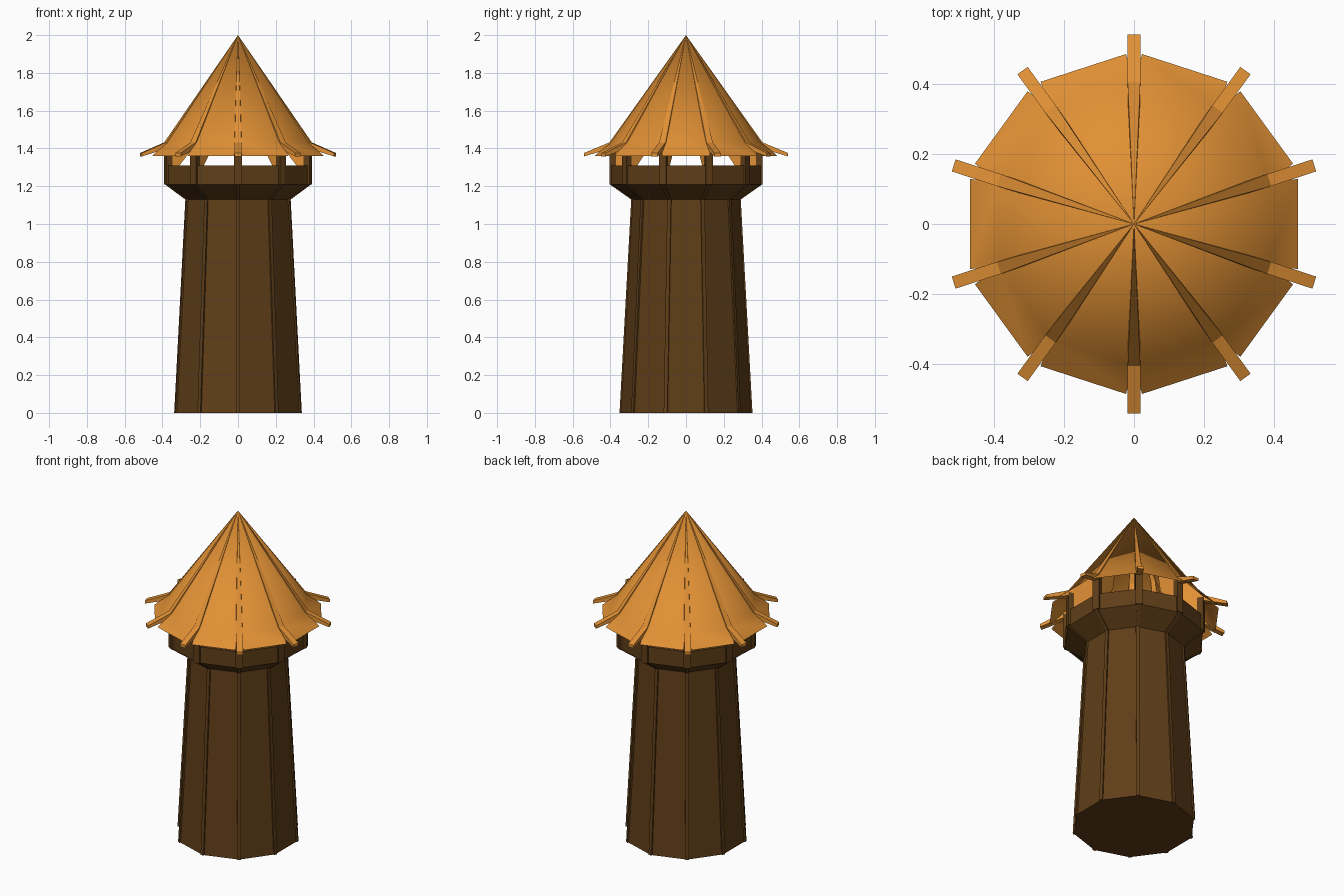
import bpy
from math import cos, sin, pi, radians

if "Cube" in bpy.data.objects:
    bpy.data.objects.remove(bpy.data.objects["Cube"])

N = 10
ANG = [radians(18) + 2 * pi * k / N for k in range(N)]


def material(name, col):
    m = bpy.data.materials.new(name)
    m.diffuse_color = col
    m.use_nodes = True
    m.node_tree.nodes["Principled BSDF"].inputs["Base Color"].default_value = m.diffuse_color
    return m


BROWN = material("dark_wood", (0.115, 0.048, 0.009, 1))
ORANGE = material("orange_roof", (0.75, 0.28, 0.035, 1))


def make(name, verts, faces, mat, smooth=None):
    me = bpy.data.meshes.new(name)
    me.from_pydata(verts, [], faces)
    me.materials.append(mat)
    ob = bpy.data.objects.new(name, me)
    bpy.context.collection.objects.link(ob)
    bpy.ops.object.select_all(action='DESELECT')
    ob.select_set(True)
    bpy.context.view_layer.objects.active = ob
    # consistent outward normals
    bpy.ops.object.mode_set(mode='EDIT')
    bpy.ops.mesh.select_all(action='SELECT')
    bpy.ops.mesh.normals_make_consistent(inside=False)
    bpy.ops.object.mode_set(mode='OBJECT')
    if smooth:
        bpy.ops.object.shade_smooth_by_angle(angle=radians(smooth))
    return ob


def polar(r, z, a, side=0.0):
    return (r * cos(a) - side * sin(a), r * sin(a) + side * cos(a), z)


def lathe(name, profile, mat):
    """Ten-sided solid from an (r, z) profile, capped at both ends."""
    verts = [polar(r, z, a) for r, z in profile for a in ANG]
    faces = []
    for i in range(len(profile) - 1):
        for k in range(N):
            j = (k + 1) % N
            faces.append((i * N + k, i * N + j, (i + 1) * N + j, (i + 1) * N + k))
    last = (len(profile) - 1) * N
    faces += [tuple(range(N))[::-1], tuple(range(last, last + N))]
    return make(name, verts, faces, mat)


def fins(name, outline, half_width, mat):
    """Radial plates, one per corner, from an (r, z) outline."""
    verts, faces = [], []
    n = len(outline)
    for a in ANG:
        b = len(verts)
        for s in (-1, 1):
            verts += [polar(r, z, a, s * half_width * min(1, r / 0.25)) for r, z in outline]
        faces += [tuple(range(b, b + n))[::-1], tuple(range(b + n, b + 2 * n))]
        for i in range(n):
            j = (i + 1) % n
            faces.append((b + i, b + j, b + n + j, b + n + i))
    return make(name, verts, faces, mat)


# Tapered tower with flared, hollow parapet
lathe("tower", [(0.347, 0), (0.285, 1.13), (0.40, 1.21), (0.40, 1.31),
                (0.375, 1.31), (0.375, 1.22)], BROWN)

# Thin corner strips running up the tower
fins("corner_strips", [(0.33, 0), (0.352, 0), (0.290, 1.13), (0.404, 1.21),
                       (0.404, 1.31), (0.385, 1.31), (0.385, 1.22), (0.27, 1.14)],
     0.010, BROWN)

# Posts holding the roof above the parapet
fins("gallery_posts", [(0.37, 1.21), (0.405, 1.21), (0.405, 1.42), (0.37, 1.42)],
     0.02, BROWN)

# Roof sheet: steep cone, kinked eaves with notches at each corner
verts = [(0, 0, 2.0)] + [polar(0.405, 1.43, a) for a in ANG]
faces = []
for k, a in enumerate(ANG):
    c = ANG[(k + 1) % N]
    i = len(verts)
    verts += [polar(0.484, 1.36, a, 0.023), polar(0.484, 1.36, c, -0.023)]
    p, q = 1 + k, 1 + (k + 1) % N
    faces += [(0, p, q), (p, i, i + 1, q)]
make("roof", verts, faces, ORANGE, 40)

# Roof ribs: ridges to the apex, projecting tips and inner braces
fins("roof_ribs", [(0.0, 2.0), (0.405, 1.432), (0.54, 1.376), (0.54, 1.358),
                   (0.40, 1.40), (0.375, 1.27), (0.34, 1.30), (0.25, 1.41),
                   (0.20, 1.69)], 0.018, ORANGE)
